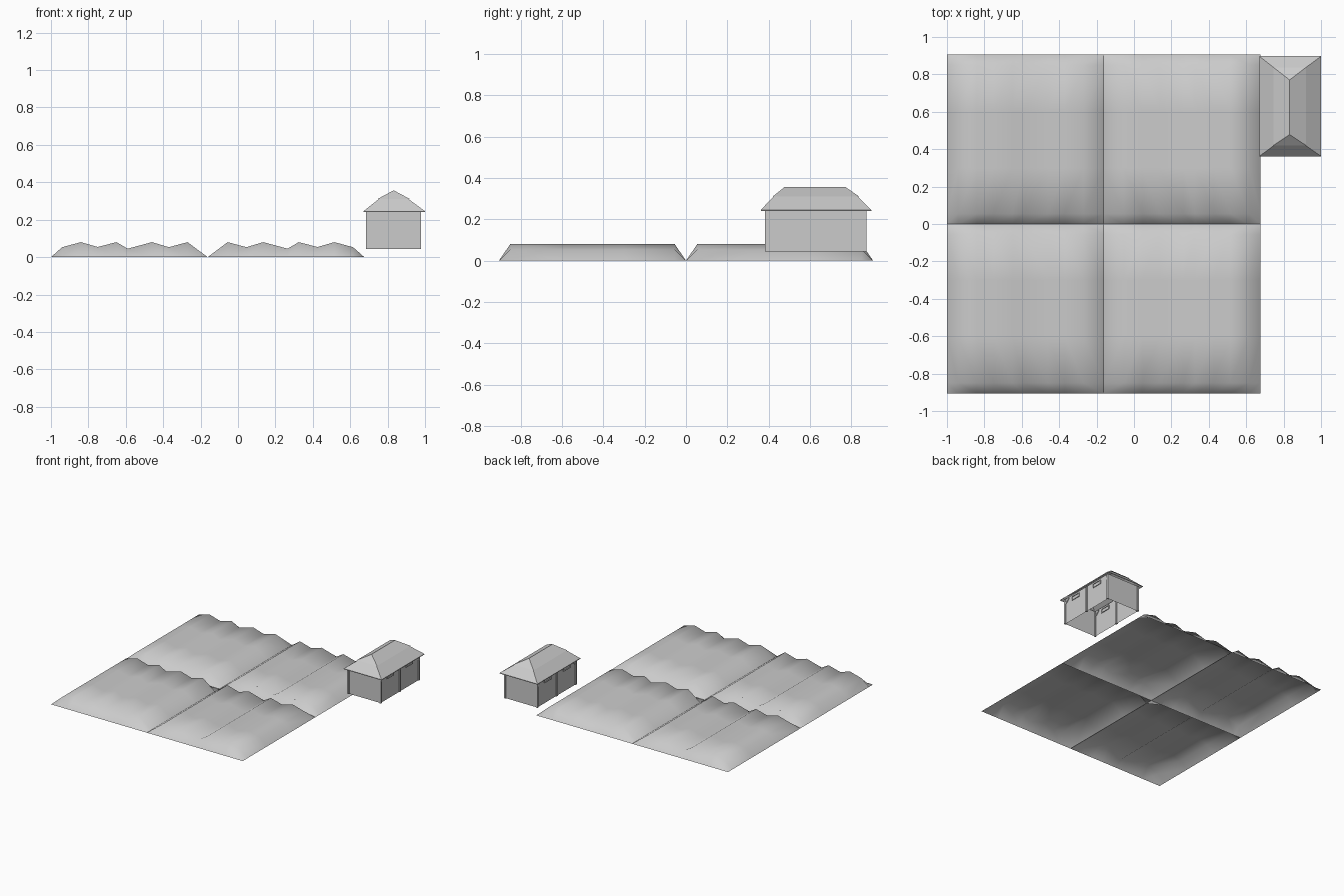
import bpy, bmesh

if "Cube" in bpy.data.objects:
    bpy.data.objects.remove(bpy.data.objects["Cube"])


def make_object(name, bm, smooth=None):
    bmesh.ops.recalc_face_normals(bm, faces=bm.faces)
    mesh = bpy.data.meshes.new(name)
    bm.to_mesh(mesh)
    bm.free()
    obj = bpy.data.objects.new(name, mesh)
    bpy.context.collection.objects.link(obj)
    if smooth:
        bpy.ops.object.select_all(action='DESELECT')
        obj.select_set(True)
        bpy.context.view_layer.objects.active = obj
        bpy.ops.object.shade_smooth_by_angle(angle=smooth)
    return obj


def box(name, x0, x1, y0, y1, z0, z1):
    bm = bmesh.new()
    bmesh.ops.create_cube(bm, size=1)
    for v in bm.verts:
        v.co = ((x0 + x1) / 2 + v.co.x * (x1 - x0),
                (y0 + y1) / 2 + v.co.y * (y1 - y0),
                (z0 + z1) / 2 + v.co.z * (z1 - z0))
    return make_object(name, bm)


def loft(name, rings, smooth=None):
    """Open shell through rectangular rings given as x0, x1, y0, y1, z."""
    bm = bmesh.new()
    loops = [[bm.verts.new(p) for p in ((a, c, z), (b, c, z), (b, d, z), (a, d, z))]
             for a, b, c, d, z in rings]
    for lo, hi in zip(loops, loops[1:]):
        for i in range(4):
            j = (i + 1) % 4
            bm.faces.new((lo[i], lo[j], hi[j], hi[i]))
    bmesh.ops.remove_doubles(bm, verts=bm.verts, dist=0.0001)
    return make_object(name, bm, smooth)


# Ploughed field: four open-bottomed plots, furrows running along y
FURROWS = [(0, 0), (0.06, 0.053), (0.16, 0.08), (0.25, 0.054), (0.35, 0.08),
           (0.41, 0.045), (0.54, 0.08), (0.63, 0.053), (0.73, 0.08), (0.8375, 0)]
ROWS = [(0, 0), (0.055, 1), (0.3, 1), (0.6, 1), (0.85, 1), (0.905, 0)]


def plot(name, x_edge, x_dir, y_dir):
    bm = bmesh.new()
    grid = [[bm.verts.new((x_edge + x_dir * x, y_dir * y, z * k)) for x, z in FURROWS]
            for y, k in ROWS]
    for a, b in zip(grid, grid[1:]):
        for i in range(len(FURROWS) - 1):
            bm.faces.new((a[i], a[i + 1], b[i + 1], b[i]))
    bmesh.ops.recalc_face_normals(bm, faces=bm.faces)
    if sum(f.normal.z for f in bm.faces) < 0:
        bmesh.ops.reverse_faces(bm, faces=bm.faces)
    obj = make_object(name, bm, 1.2)
    if obj.data.polygons[15].normal.z < 0:
        obj.data.flip_normals()


for yd, yn in ((-1, "front"), (1, "back")):
    plot(f"field_plot_{yn}_left", -1, 1, yd)
    plot(f"field_plot_{yn}_right", 0.675, -1, yd)

# Shed walls: open at top and bottom
X0, X1, Y0, Y1 = 0.692, 0.972, 0.39, 0.867
loft("shed_walls", [(X0, X1, Y0, Y1, 0.043), (X0, X1, Y0, Y1, 0.25)])

# Two-step hipped roof
loft("roof_lower", [(0.67, 1.0, 0.362, 0.897, 0.24), (0.67, 1.0, 0.362, 0.897, 0.245),
                    (0.755, 0.91, 0.425, 0.83, 0.312)])
loft("roof_upper", [(0.745, 0.92, 0.42, 0.838, 0.31), (0.832, 0.832, 0.478, 0.77, 0.357)])

# Posts at corners and midway along the long walls
P = 0.007
for x in (X0, X1):
    for y in (Y0, (Y0 + Y1) / 2, Y1):
        box("post", x - P, x + P, y - P, y + P, 0.043, 0.245)

# Small framed vents high on the long walls
for x in (X0, X1):
    for y in (0.505, 0.743):
        box("vent_sill", x - 0.006, x + 0.006, y - 0.042, y + 0.042, 0.204, 0.209)
        box("vent_head", x - 0.006, x + 0.006, y - 0.042, y + 0.042, 0.232, 0.237)
        for s in (-1, 1):
            box("vent_jamb", x - 0.006, x + 0.006, y + s * 0.04 - 0.003,
                y + s * 0.04 + 0.003, 0.206, 0.235)

# Short braces from the corner posts to the wall heads
for x in (X0, X1):
    for y, s in ((Y0, 1), (Y1, -1)):
        bm = bmesh.new()
        sides = [[bm.verts.new((x + dx, y + s * dy, z)) for dy, z in
                  ((0.005, 0.20), (0.045, 0.24), (0.03, 0.24), (0.005, 0.215))]
                 for dx in (-0.005, 0.005)]
        bm.faces.new(sides[0])
        bm.faces.new(sides[1][::-1])
        for i in range(4):
            j = (i + 1) % 4
            bm.faces.new((sides[0][i], sides[1][i], sides[1][j], sides[0][j]))
        make_object("brace", bm)
